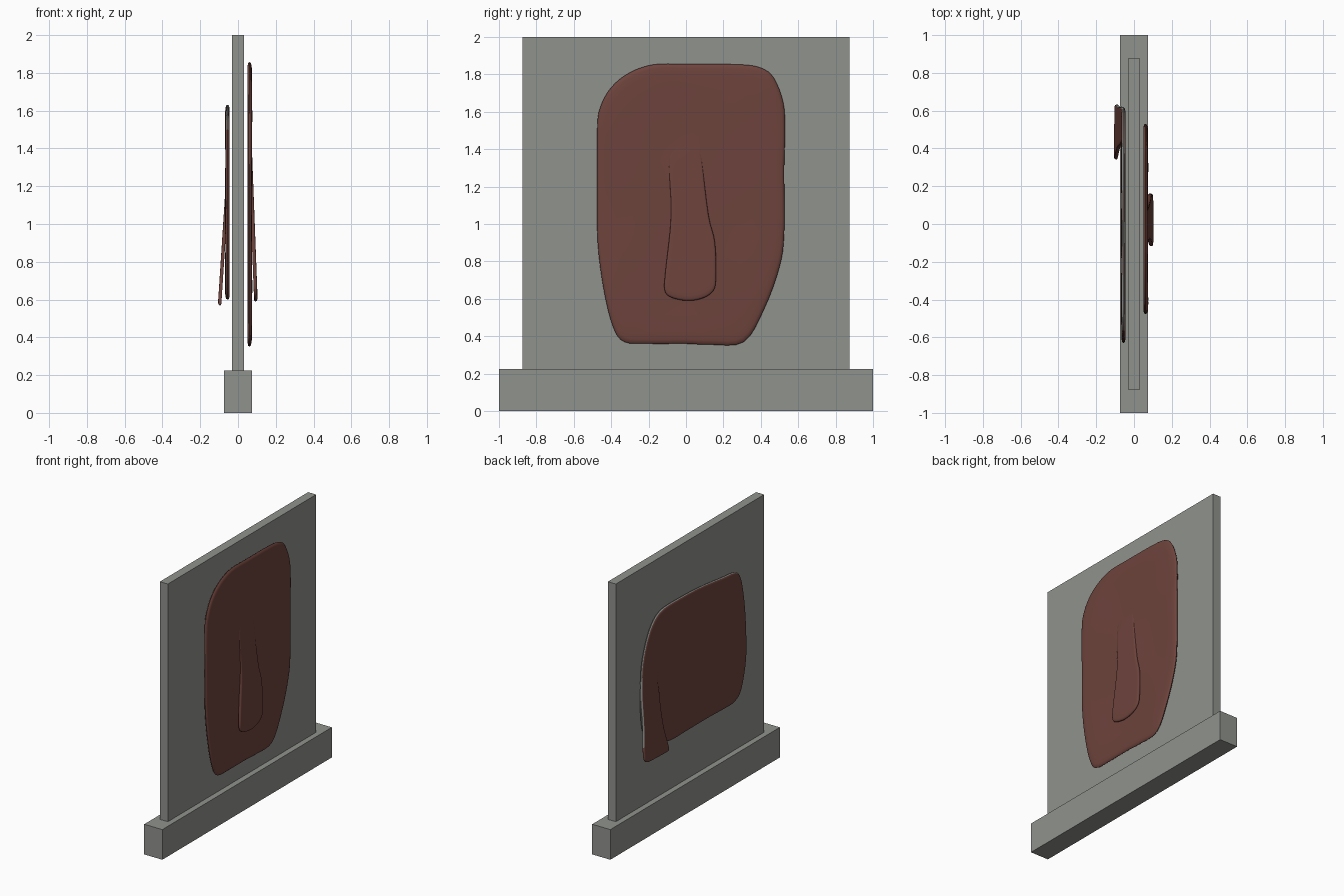
import bpy, bmesh, math
from mathutils import Vector

if "Cube" in bpy.data.objects:
    bpy.data.objects.remove(bpy.data.objects["Cube"])


def material(name, rgb):
    m = bpy.data.materials.new(name)
    m.diffuse_color = (*rgb, 1)
    m.use_nodes = True
    m.node_tree.nodes["Principled BSDF"].inputs["Base Color"].default_value = m.diffuse_color
    return m


GREY = material("stone grey", (0.28, 0.29, 0.27))
RED = material("red brown", (0.155, 0.056, 0.045))


def finish(name, bm, mats, smooth=False):
    bmesh.ops.recalc_face_normals(bm, faces=bm.faces)
    me = bpy.data.meshes.new(name)
    bm.to_mesh(me)
    bm.free()
    for m in mats:
        me.materials.append(m)
    if smooth:
        me.shade_smooth()
        me.set_sharp_from_angle(angle=math.radians(50))
    ob = bpy.data.objects.new(name, me)
    bpy.context.collection.objects.link(ob)
    return ob


def box(name, hx, hy, z0, z1):
    bm = bmesh.new()
    bmesh.ops.create_cube(bm, size=1)
    for v in bm.verts:
        v.co = Vector((v.co.x * 2 * hx, v.co.y * 2 * hy,
                       z0 + (v.co.z + 0.5) * (z1 - z0)))
    finish(name, bm, [GREY])


def smooth_loop(pts, steps=4):
    """Closed Catmull-Rom curve through the outline points."""
    p = [Vector(q) for q in pts]
    n, out = len(p), []
    for i in range(n):
        a, b, c, d = (p[(i + k) % n] for k in (-1, 0, 1, 2))
        for s in range(steps):
            t = s / steps
            out.append(0.5 * (2 * b + (c - a) * t + (2 * a - 5 * b + 4 * c - d) * t * t
                              + (3 * b - a - 3 * c + d) * t ** 3))
    return out


# (scale of outline, depth from back 0 to front 1)
RINGS = [(0.5, 0), (0.975, 0), (0.995, 0.15), (1, 0.45), (0.992, 0.75), (0.97, 0.92),
         (0.92, 1), (0.8, 1), (0.65, 1), (0.5, 1), (0.35, 1), (0.2, 1)]


def hide(name, outline, back, thick, side, grey_rim=None, ripple=0.0015):
    """Thin rounded slab; back(z) is its distance from the board's middle plane."""
    loop = smooth_loop(outline)
    cen = sum(loop, Vector((0, 0))) / len(loop)
    bm = bmesh.new()

    def vert(q, d):
        wave = ripple * math.sin(9 * q.x + 2) * math.sin(7 * q.y) * d
        return bm.verts.new((side * (back(q.y) + thick * d + wave), q.x, q.y))

    rings = [[vert(cen + (q - cen) * s, d) for q in loop] for s, d in RINGS]
    n = len(loop)
    for ra, rb in zip(rings, rings[1:]):
        for i in range(n):
            bm.faces.new((ra[i], ra[(i + 1) % n], rb[(i + 1) % n], rb[i]))
    for ring, d in ((rings[0], 0), (rings[-1], 1)):
        c = vert(cen, d)
        for i in range(n):
            bm.faces.new((ring[i], ring[(i + 1) % n], c))
    bmesh.ops.recalc_face_normals(bm, faces=bm.faces)
    if grey_rim is not None:  # bare rim on the upper and rear edge
        for f in bm.faces:
            f.normal_update()
            if (abs(f.normal.x) < 0.85 and f.calc_center_median().z > grey_rim
                    and max(f.normal.y, f.normal.z) > 0.3):
                f.material_index = 1
    finish(name, bm, [RED, GREY], True)


# Base and upright board
box("base", 0.075, 1.0, 0, 0.225)
box("board", 0.033, 0.875, 0.225, 2.0)

# Large hide on the right face, with its hanging flap
hide("right_hide",
     [(-.33, .37), (-.2, .36), (0, .36), (.13, .355), (.31, .37), (.42, .55), (.5, .77),
      (.525, .95), (.525, 1.3), (.53, 1.5), (.52, 1.65), (.47, 1.78), (.4, 1.835),
      (.28, 1.853), (0, 1.855), (-.17, 1.853), (-.3, 1.81), (-.4, 1.73), (-.46, 1.62),
      (-.475, 1.5), (-.475, 1.2), (-.472, .9), (-.44, .65), (-.39, .45)],
     lambda z: 0.051, 0.023, 1)
hide("right_flap",
     [(.07, 1.52), (.085, 1.35), (.12, 1.05), (.155, .9), (.16, .7), (.14, .635),
      (.08, .6), (0, .59), (-.085, .61), (-.115, .65), (-.11, .75), (-.08, 1.05),
      (-.09, 1.38), (-.02, 1.46)],
     lambda z: 0.085 - 0.038 * max(0, z - 0.6), 0.019, 1, ripple=0)

# Smaller hide on the left face, with a flap at its rear edge
hide("left_hide",
     [(.29, .61), (.1, .605), (-.2, .605), (-.42, .6), (-.5, .61), (-.57, .67),
      (-.625, .87), (-.625, 1.1), (-.605, 1.32), (-.565, 1.5), (-.5, 1.57), (-.35, 1.59),
      (-.065, 1.62), (.2, 1.63), (.36, 1.625), (.46, 1.58), (.54, 1.47), (.6, 1.3),
      (.615, 1.12), (.61, .9), (.57, .76), (.45, .72), (.38, .67)],
     lambda z: 0.046, 0.021, -1, 0.7)
hide("left_flap",
     [(.61, .585), (.48, .572), (.36, .57), (.345, .59), (.39, .75), (.412, .9),
      (.425, 1.08), (.45, 1.3), (.5, 1.45), (.56, 1.4), (.6, 1.25), (.62, 1.1),
      (.62, .85), (.632, .66)],
     lambda z: 0.088 - 0.065 * min(0.62, max(0, z - 0.58)), 0.018, -1, 0.72, 0)
